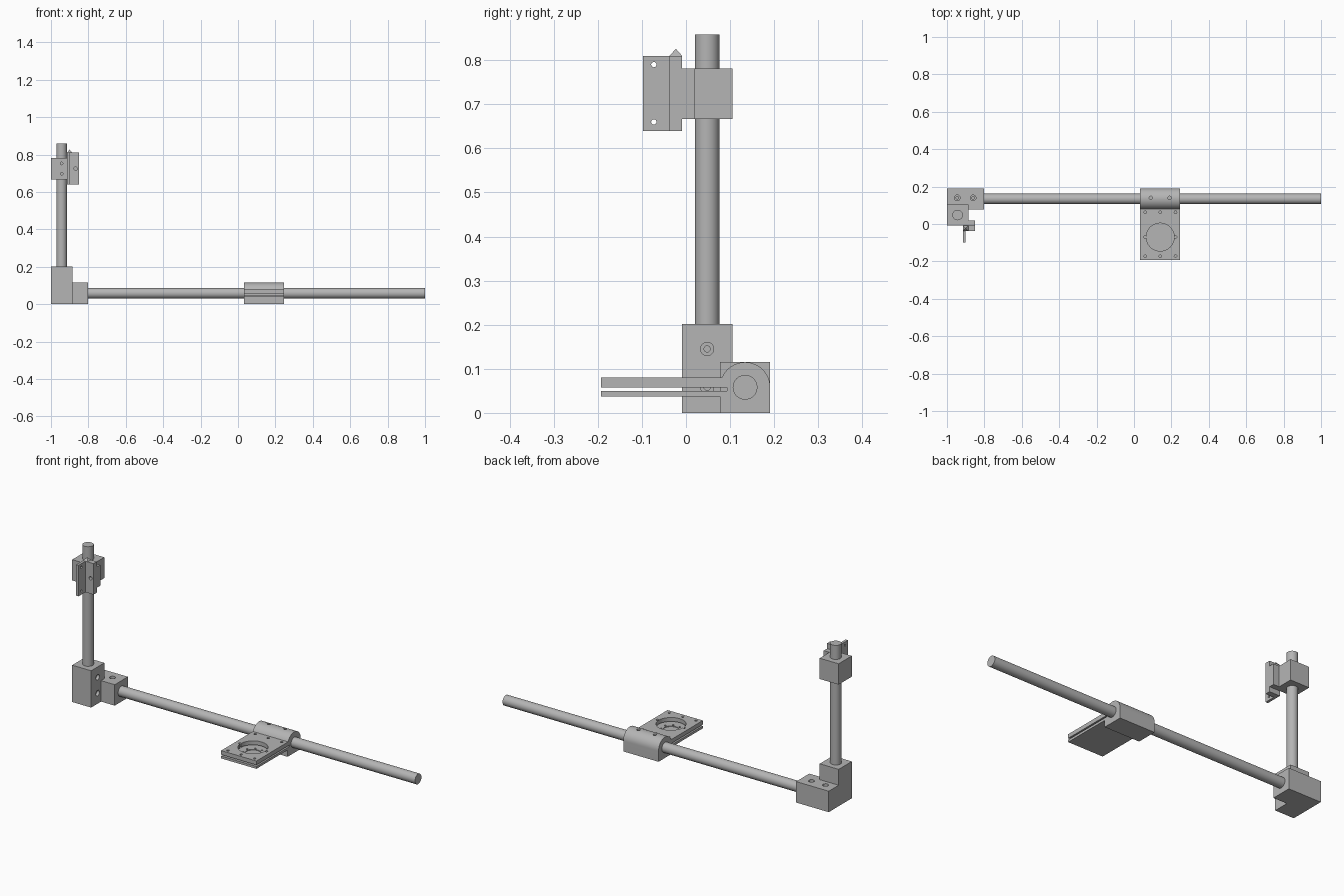
import bpy, bmesh, math
from mathutils import Matrix, Vector

cube = bpy.data.objects.get("Cube")
if cube:
    bpy.data.objects.remove(cube, do_unlink=True)

grey = bpy.data.materials.new("machined grey")
grey.use_nodes = True
colour = (0.46, 0.46, 0.46, 1)
grey.diffuse_color = colour
grey.node_tree.nodes["Principled BSDF"].inputs["Base Color"].default_value = colour

ROD = 0.028                      # rod radius
AXES = {"x": (1, 0, 0), "y": (0, 1, 0), "z": (0, 0, 1)}


def finish(name, bm):
    bmesh.ops.recalc_face_normals(bm, faces=bm.faces)
    mesh = bpy.data.meshes.new(name)
    bm.to_mesh(mesh)
    bm.free()
    mesh.materials.append(grey)
    ob = bpy.data.objects.new(name, mesh)
    bpy.context.collection.objects.link(ob)
    return ob


def box(name, x, y, z):
    bm = bmesh.new()
    size = [b - a for a, b in (x, y, z)]
    mid = [(a + b) / 2 for a, b in (x, y, z)]
    bmesh.ops.create_cube(bm, size=1, matrix=Matrix.Translation(mid) @ Matrix.Diagonal((*size, 1)))
    return finish(name, bm)


def cylinder(name, centre, axis, radius, depth, sides=24):
    bm = bmesh.new()
    turn = Vector(AXES[axis]).to_track_quat("Z", "Y").to_matrix().to_4x4()
    bmesh.ops.create_cone(bm, cap_ends=True, segments=sides, radius1=radius, radius2=radius,
                          depth=depth, matrix=Matrix.Translation(centre) @ turn)
    return finish(name, bm)


def extrude_x(name, profile, x0, x1):
    bm = bmesh.new()
    face = bm.faces.new([bm.verts.new((x0, y, z)) for y, z in profile])
    made = bmesh.ops.extrude_face_region(bm, geom=[face])["geom"]
    bmesh.ops.translate(bm, vec=(x1 - x0, 0, 0),
                        verts=[v for v in made if isinstance(v, bmesh.types.BMVert)])
    return finish(name, bm)


def combine(ob, tool, operation="DIFFERENCE"):
    mod = ob.modifiers.new("cut", "BOOLEAN")
    mod.operation, mod.solver, mod.object = operation, "EXACT", tool
    bpy.context.view_layer.update()
    graph = bpy.context.evaluated_depsgraph_get()
    mesh = bpy.data.meshes.new_from_object(ob.evaluated_get(graph))
    ob.modifiers.clear()
    ob.data = mesh
    bpy.data.objects.remove(tool, do_unlink=True)


def drill(ob, centre, axis, radius, depth):
    """Hole reaching `depth` either side of the given surface point."""
    combine(ob, cylinder("cutter", centre, axis, radius, depth * 2))


def screw_hole(ob, centre, axis):
    drill(ob, centre, axis, 0.015, 0.016)
    drill(ob, centre, axis, 0.007, 0.027)


# Rods
parts = [
    cylinder("horizontal_rod", (0.05, 0.134, 0.058), "x", ROD, 1.9, 48),
    cylinder("vertical_rod", (-0.943, 0.048, 0.454), "z", ROD, 0.808, 48),
]

# Corner joint holding both rods
corner = box("corner_joint", (-1, -0.885), (-0.009, 0.105), (0, 0.202))
combine(corner, box("corner_arm", (-1, -0.802), (0.077, 0.191), (0, 0.115)), "UNION")
for z in (0.058, 0.145):
    screw_hole(corner, (-0.885, 0.048, z), "x")
for x in (-0.945, -0.86):
    screw_hole(corner, (x, 0.14, 0.115), "z")

# Sliding carriage with a split pair of plates
arc = [(0.134 + 0.057 * math.cos(a), 0.058 + 0.057 * math.sin(a))
       for a in (math.radians(157 * i / 24) for i in range(25))]
profile = [(0.191, 0)] + arc + [
    (-0.193, 0.08), (-0.193, 0.058), (0.093, 0.058), (0.093, 0.05),
    (-0.193, 0.05), (-0.193, 0.037), (0.077, 0.037), (0.077, 0)]
carriage = extrude_x("carriage", profile, 0.033, 0.247)
drill(carriage, (0.14, -0.07, 0.08), "z", 0.075, 0.026)
drill(carriage, (0.14, -0.07, 0.05), "z", 0.04, 0.004)
for i in range(8):
    a = math.tau * (i + 0.5) / 8
    drill(carriage, (0.14 + 0.052 * math.cos(a), -0.07 + 0.052 * math.sin(a), 0.05), "z", 0.005, 0.005)
for x in (0.06, 0.14, 0.222):
    for y in (0.063, -0.07, -0.172):
        if (x, y) != (0.14, -0.07):
            drill(carriage, (x, y, 0.08), "z", 0.007, 0.026)
for x in (0.09, 0.19):
    drill(carriage, (x, 0.14, 0.115), "z", 0.009, 0.025)

# Upper clamp on the vertical rod
clamp = box("upper_clamp", (-1, -0.885), (-0.009, 0.105), (0.667, 0.781))
for z in (0.697, 0.752):
    drill(clamp, (-0.943, -0.009, z), "y", 0.007, 0.025)
tab = box("clamp_tab", (-0.9, -0.85), (-0.01, 0.02), (0.667, 0.781))

# Angle bracket with a small pointer on top
bracket = box("angle_bracket", (-0.914, -0.9), (-0.098, -0.009), (0.64, 0.81))
combine(bracket, box("bracket_flange", (-0.914, -0.85), (-0.038, -0.009), (0.64, 0.81)), "UNION")
for z in (0.66, 0.79):
    drill(bracket, (-0.907, -0.073, z), "x", 0.006, 0.03)
drill(bracket, (-0.868, -0.038, 0.725), "y", 0.009, 0.025)
bm = bmesh.new()
bmesh.ops.create_cone(bm, cap_ends=True, segments=4, radius1=0.02, radius2=0, depth=0.016,
                      matrix=Matrix.Translation((-0.9, -0.023, 0.818)) @ Matrix.Rotation(math.pi / 4, 4, "Z"))
pointer = finish("pointer", bm)

# Smooth the round surfaces, keep machined edges sharp
parts += [corner, carriage]
bpy.ops.object.select_all(action="DESELECT")
for ob in parts:
    ob.select_set(True)
bpy.context.view_layer.objects.active = parts[0]
bpy.ops.object.shade_smooth_by_angle(angle=math.radians(30))
